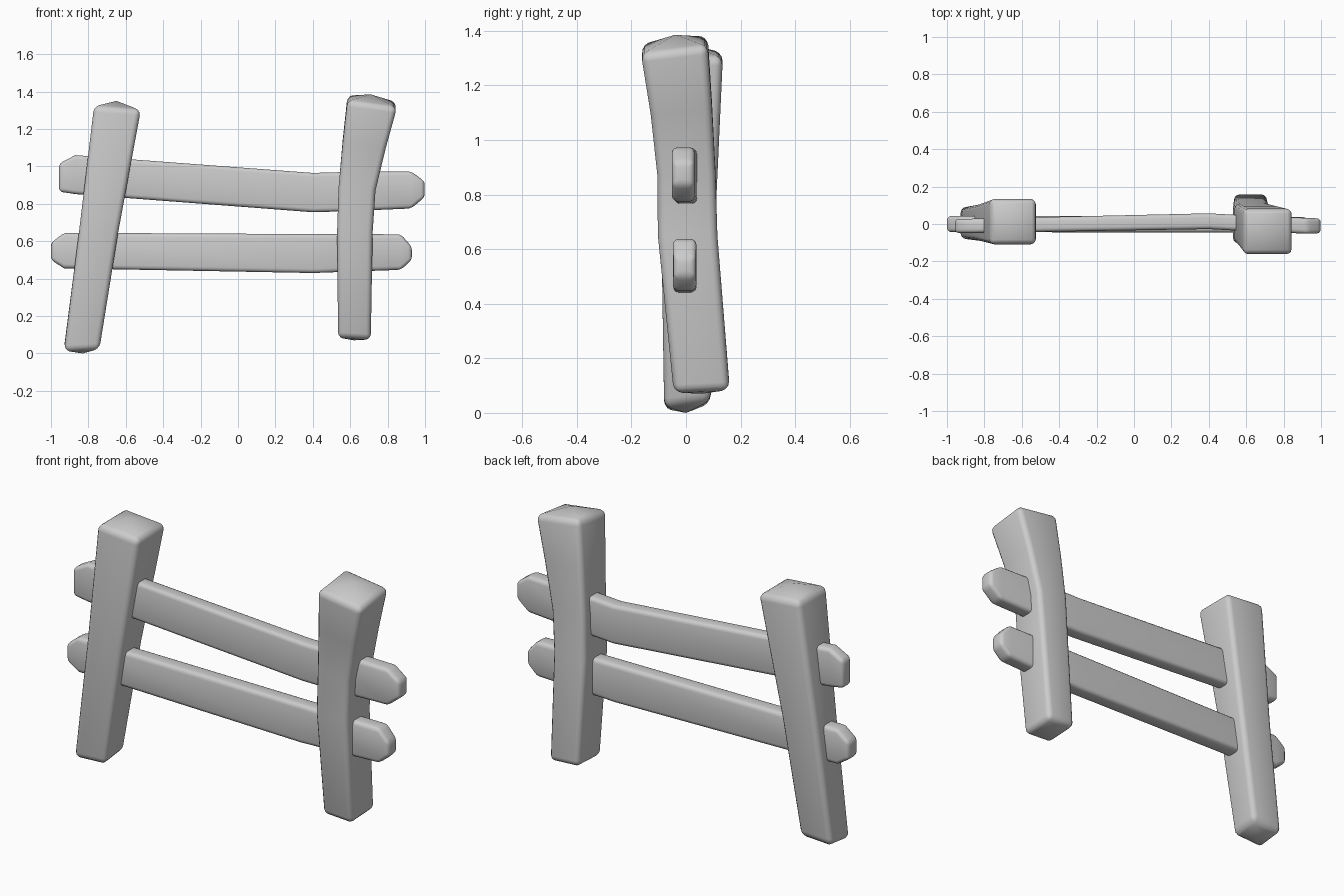
import bpy
import bmesh

cube = bpy.data.objects.get("Cube")
if cube:
    bpy.data.objects.remove(cube, do_unlink=True)

grey = bpy.data.materials.new("plain_grey")
grey.use_nodes = True
COLOUR = (0.6, 0.6, 0.6, 1)
grey.diffuse_color = COLOUR
grey.node_tree.nodes["Principled BSDF"].inputs["Base Color"].default_value = COLOUR


def loft(name, rings, bevel, tips=None):
    """Skin four-cornered rings, cap both ends (peaked if tips are given), soften edges."""
    bm = bmesh.new()
    loops = [[bm.verts.new(p) for p in ring] for ring in rings]
    for a, b in zip(loops, loops[1:]):
        for i in range(4):
            j = (i + 1) % 4
            bm.faces.new((a[i], a[j], b[j], b[i]))
    for k, ring in enumerate((loops[0], loops[-1])):
        if tips:
            peak = bm.verts.new(tips[k])
            for i in range(4):
                bm.faces.new((ring[i], ring[(i + 1) % 4], peak))
        else:
            bm.faces.new(ring)
    bmesh.ops.recalc_face_normals(bm, faces=bm.faces)
    mesh = bpy.data.meshes.new(name)
    bm.to_mesh(mesh)
    bm.free()
    mesh.materials.append(grey)
    obj = bpy.data.objects.new(name, mesh)
    bpy.context.collection.objects.link(obj)
    mod = obj.modifiers.new("soft_edges", "BEVEL")
    mod.width = bevel
    mod.segments = 3
    mod.limit_method = "ANGLE"
    mod.angle_limit = 0.6
    bpy.ops.object.select_all(action="DESELECT")
    obj.select_set(True)
    bpy.context.view_layer.objects.active = obj
    bpy.ops.object.modifier_apply(modifier=mod.name)
    bpy.ops.object.shade_smooth_by_angle(angle=0.7)


def post(name, sections, tips):
    """Section: height, x range, y range, and height change across x and y."""
    rings = []
    for z, x0, x1, y0, y1, sx, sy in sections:
        rings.append([(x0, y0, z - sx - sy), (x1, y0, z + sx - sy),
                      (x1, y1, z + sx + sy), (x0, y1, z - sx + sy)])
    loft(name, rings, 0.028, tips)


def rail(name, sections):
    """Section: x, z range, middle y and half thickness."""
    rings = [[(x, y - t, z0), (x, y + t, z0), (x, y + t, z1), (x, y - t, z1)]
             for x, z0, z1, y, t in sections]
    loft(name, rings, 0.02)


# Upright posts
post("right_post", [
    (0.03, -0.93, -0.74, -0.08, 0.09, 0.005, 0.01),
    (0.65, -0.85, -0.64, -0.09, 0.105, 0, 0),
    (1.31, -0.77, -0.52, -0.11, 0.135, -0.01, 0),
], [(-0.83, 0.0, 0.0), (-0.65, 0.01, 1.35)])

post("left_post", [
    (0.085, 0.535, 0.71, -0.045, 0.16, -0.005, 0.005),
    (0.65, 0.53, 0.72, -0.103, 0.115, 0, 0),
    (0.88, 0.538, 0.735, -0.105, 0.108, -0.01, 0),
    (1.12, 0.56, 0.79, -0.13, 0.095, -0.015, 0.01),
    (1.345, 0.585, 0.85, -0.165, 0.08, -0.018, 0.015),
], [(0.62, 0.06, 0.07), (0.71, -0.04, 1.385)])

# Cross rails
rail("upper_rail", [
    (-0.957, 0.865, 1.015, -0.01, 0.038),
    (-0.87, 0.852, 1.06, -0.01, 0.038),
    (0.40, 0.755, 0.965, 0.015, 0.042),
    (0.58, 0.76, 0.97, 0.005, 0.042),
    (0.925, 0.775, 0.973, -0.01, 0.042),
    (0.998, 0.835, 0.92, -0.01, 0.04),
])
rail("lower_rail", [
    (-1.0, 0.50, 0.59, 0, 0.042),
    (-0.93, 0.455, 0.645, 0, 0.043),
    (0.40, 0.43, 0.638, -0.003, 0.043),
    (0.87, 0.447, 0.637, -0.005, 0.043),
    (0.93, 0.50, 0.57, -0.005, 0.04),
])
